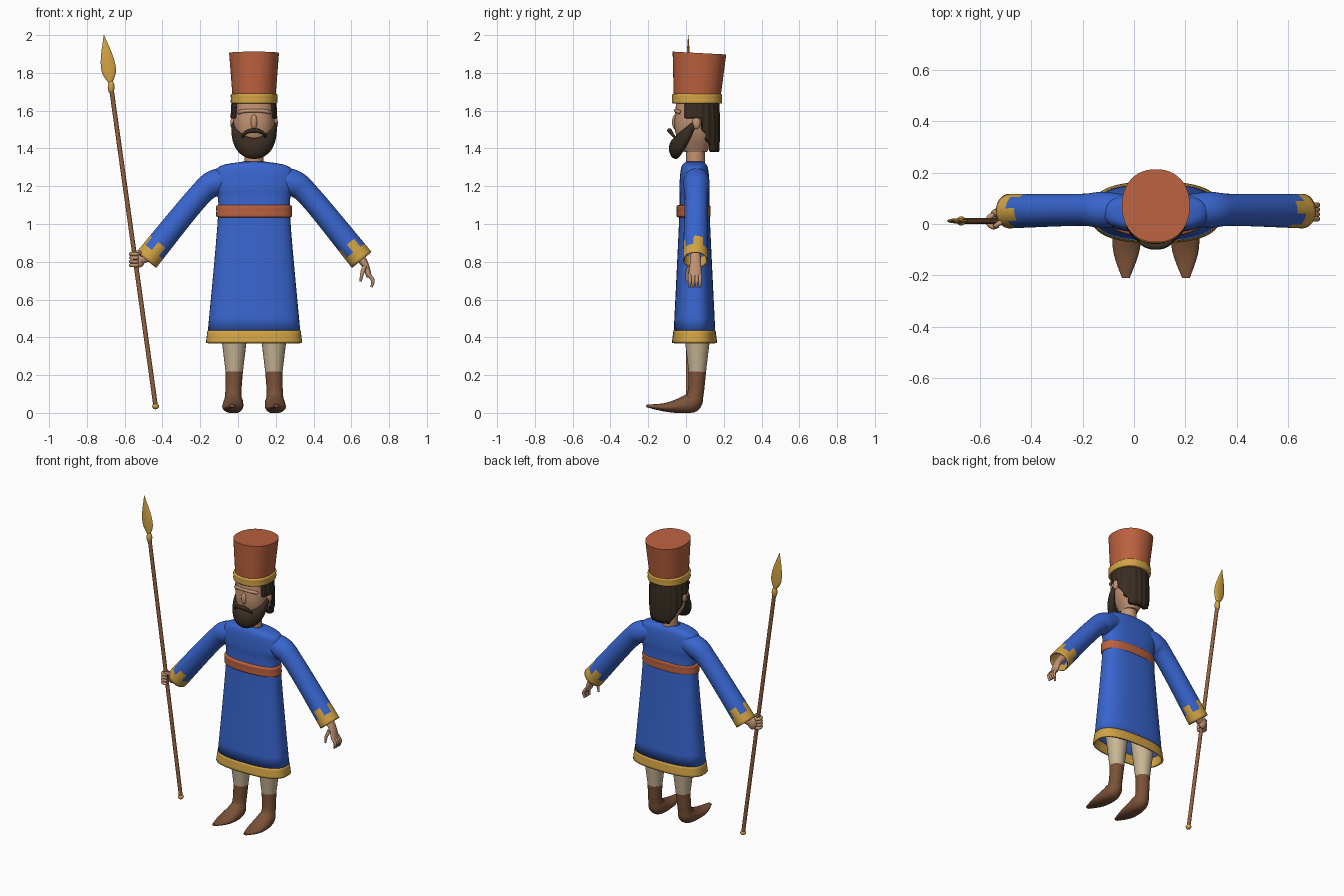
import bpy, bmesh, math
from mathutils import Vector

if "Cube" in bpy.data.objects:
    bpy.data.objects.remove(bpy.data.objects["Cube"])

MID = .085  # the body's own centre line in x
FRONT_BACK, SIDEWAYS, UPRIGHT = Vector((0, 1, 0)), Vector((1, 0, 0)), Vector((0, 0, 1))


def material(name, *rgb):
    result = bpy.data.materials.new(name)
    result.use_nodes = True
    result.diffuse_color = (*rgb, 1)
    shader = result.node_tree.nodes["Principled BSDF"]
    shader.inputs["Base Color"].default_value = (*rgb, 1)
    return result


blue = material("blue cloth", .04, .13, .62)
red = material("brick red", .5, .12, .05)
gold = material("gold trim", .65, .37, .06)
skin = material("skin", .54, .29, .17)
dark_hair = material("dark brown hair", .04, .026, .016)
cream = material("cream trousers", .58, .47, .3)
leather = material("brown leather", .2, .085, .04)
wood = material("wood", .3, .12, .05)


def finish(name, bm, materials, thickness=0):
    bmesh.ops.recalc_face_normals(bm, faces=bm.faces)
    mesh = bpy.data.meshes.new(name)
    bm.to_mesh(mesh)
    bm.free()
    part = bpy.data.objects.new(name, mesh)
    bpy.context.collection.objects.link(part)
    for item in materials:
        mesh.materials.append(item)
    if thickness:
        modifier = part.modifiers.new("thickness", "SOLIDIFY")
        modifier.thickness, modifier.offset = thickness, -1
    bpy.ops.object.select_all(action="DESELECT")
    part.select_set(True)
    bpy.context.view_layer.objects.active = part
    bpy.ops.object.shade_smooth_by_angle(angle=math.radians(40))


def spline(rows, steps):
    """Smooth curve through rows of numbers."""
    curve = []
    for i, (start, end) in enumerate(zip(rows, rows[1:])):
        leaving = (end - rows[max(i - 1, 0)]) / 2
        arriving = (rows[min(i + 2, len(rows) - 1)] - start) / 2
        for k in range(steps):
            t = k / steps
            ease = t * t * (3 - 2 * t)
            curve.append(start.lerp(end, ease) + leaving * t * (1 - t) ** 2 - arriving * t * t * (1 - t))
    return curve + [rows[-1]]


def loft(name, rows, materials, hint=FRONT_BACK, sides=24, steps=4, power=2,
         closed=True, thickness=0, pick=None):
    """Skin over rows of x, y, z, radius across and (if not round) radius along the hint."""
    rows = [Vector(row if len(row) > 4 else (*row, row[-1])) for row in rows]
    rows = spline(rows, steps)
    points = [Vector(row[:3]) for row in rows]
    last = len(rows) - 1
    bm = bmesh.new()
    rings = []
    for i, row in enumerate(rows):
        tangent = (points[min(i + 1, last)] - points[max(i - 1, 0)]).normalized()
        along = (hint - tangent * hint.dot(tangent)).normalized()
        across = tangent.cross(along)
        ring = []
        for k in range(sides):
            angle = math.tau * k / sides
            c, s = math.cos(angle), math.sin(angle)
            c = math.copysign(abs(c) ** (2 / power), c)
            s = math.copysign(abs(s) ** (2 / power), s)
            spot = points[i] + across * c * row[3] + along * s * row[4]
            spot.z = max(spot.z, 0)
            ring.append(bm.verts.new(spot))
        rings.append(ring)
    for i in range(last):
        for k in range(sides):
            j = (k + 1) % sides
            face = bm.faces.new((rings[i][k], rings[i][j], rings[i + 1][j], rings[i + 1][k]))
            if pick:
                face.material_index = pick(i / last, math.tau * k / sides)
    if closed:
        bm.faces.new(rings[0])
        bm.faces.new(rings[-1])
    finish(name, bm, materials, thickness)


def stack(name, y, rows, color, **options):
    """Upright loft on the centre line from rows of height, half width, half depth."""
    loft(name, [(MID, y, *row) for row in rows], [color], sides=48, **options)


def band(name, y, low, high, width, depth, color):
    """Closed hoop with softened edges."""
    rows = []
    for t in (0, .1, .5, .9, 1):
        inset = .01 if t in (0, 1) else 0
        rows.append((low + (high - low) * t, width - inset, depth - inset))
    stack(name, y, rows, color, power=2.3)


def arch(name, end, middle, color):
    """Mirrored tube across the face, swelling from its ends to its middle."""
    end, middle = Vector(end), Vector(middle)
    rows = []
    for k in range(-6, 7):
        angle = k * math.pi / 12
        row = end.lerp(middle, math.cos(angle))
        row[0] = MID + end[0] * math.sin(angle)
        rows.append(row)
    loft(name, rows, [color], hint=UPRIGHT, steps=2)


def blob(name, center, size, color):
    bm = bmesh.new()
    bmesh.ops.create_uvsphere(bm, u_segments=16, v_segments=12, radius=1)
    bmesh.ops.scale(bm, vec=size, verts=bm.verts)
    bmesh.ops.translate(bm, vec=center, verts=bm.verts)
    finish(name, bm, [color])


# Robe, open underneath, with gold hem and red belt
stack("robe", .045, [(1.33, .06, .045), (1.3, .19, .07), (1.2, .21, .08), (1.06, .19, .08), (.43, .245, .11)],
      blue, steps=6, power=2.6, closed=False, thickness=.01)
stack("hem", .045, [(.435, .247, .112), (.37, .255, .12)], gold, power=2.6, closed=False, thickness=.012)
band("belt", .04, 1.035, 1.1, .2, .09, red)


# Sleeves with jagged gold cuffs
def cuff_color(fraction, angle):
    return int(fraction > (.88 if math.sin(angle * 4 + 1) > .2 else .93))


for side, label in ((1, "left"), (-1, "right")):
    def beside(distance, *rest):
        return (MID + side * distance, *rest)

    loft(label + "_sleeve",
         [beside(.08, .055, 1.25, .05), beside(.2, .055, 1.22, .07),
          beside(.3, .055, 1.14, .062), beside(.57, .05, .81, .067)],
         [blue, gold], sides=40, steps=16, closed=False, thickness=.008, pick=cuff_color)

    # Trouser leg and boot
    loft(label + "_trouser", [beside(.105, .06, .5, .08), beside(.105, .06, .21, .045)], [cream])
    loft(label + "_boot",
         [beside(.105, .06, .22, .046), beside(.11, .05, .1, .043), beside(.11, .02, .05, .053),
          beside(.115, -.1, .03, .025, .052), beside(.117, -.21, .037, .007, .015)],
         [leather], hint=SIDEWAYS, steps=6)
    blob(label + "_ear", beside(.112, .055, 1.535), (.014, .022, .033), skin)

# Neck, head and face
stack("neck", .05, [(1.28, .05, .05), (1.47, .05, .05)], skin)
stack("head", .05, [(1.66, .1, .1), (1.5, .107, .11), (1.38, .05, .06)], skin, power=2.3)
blob("nose", (MID, -.056, 1.54), (.018, .018, .04), skin)
arch("brow_ridge", (.08, -.03, 1.59, .01, .01), (0, -.054, 1.6, .01, .01), skin)
arch("beard", (.108, .05, 1.54, .01, .01), (0, -.055, 1.4, .035, .056), dark_hair)
arch("moustache", (.06, -.06, 1.46, .006, .006), (0, -.088, 1.495, .012, .012), dark_hair)


# Hair: a wavy curtain around the back, lifted over the ears
def hair_edge(degrees):
    if degrees > 78:
        return 1.56
    return 1.38 + .003 * max(0, degrees - 35)


bm = bmesh.new()
top, levels, columns = 1.655, 10, []
for degrees in range(-128, 129, 3):
    angle = math.radians(degrees)
    wave = 1 + .02 * math.sin(degrees / 3)
    column = []
    for level in range(levels + 1):
        drop = (top - hair_edge(abs(degrees))) * level / levels
        swell = wave * (1 + .05 * math.sin(drop * 11))
        column.append(bm.verts.new((MID + .117 * math.sin(angle) * swell,
                                    .06 + .113 * math.cos(angle) * swell, top - drop)))
    columns.append(column)
for near, far in zip(columns, columns[1:]):
    for level in range(levels):
        bm.faces.new((near[level], far[level], far[level + 1], near[level + 1]))
finish("hair", bm, [dark_hair], thickness=.03)

# Tall hat, leaning slightly back, with gold band
stack_top = (MID, .071, 1.905, .132, .142)
loft("hat", [(MID, .058, 1.66, .113, .123), stack_top], [red], sides=48, power=2.2)
band("hat_band", .058, 1.637, 1.69, .123, .132, gold)

# Spear, every part placed along one line
butt, tip = Vector((-.436, .012, .035)), Vector((-.71, .012, 2))


def on_spear(fraction, *radii):
    return (*butt.lerp(tip, fraction), *radii)


loft("spear_shaft", [on_spear(0, .012), on_spear(.86, .012)], [wood], sides=12, steps=1)
blob("spear_butt", on_spear(0), (.018, .018, .016), gold)
blob("spear_collar", on_spear(.86), (.018, .018, .035), gold)
loft("spear_head", [on_spear(.87, .008), on_spear(.9, .037, .01), on_spear(.94, .033, .009),
                    on_spear(1, .001)], [gold], sides=12, steps=6)

# Relaxed left hand
loft("left_hand", [(.63, .05, .84, .028), (.67, .05, .79, .02, .03), (.695, .047, .72, .014, .036)], [skin])
for finger in range(4):
    y = .02 + .018 * finger
    loft(f"left_finger_{finger + 1}", [(.69, y, .735, .01), (.714, y, .7, .01), (.706, y, .665, .006)],
         [skin], sides=10)
loft("left_thumb", [(.67, .02, .775, .013), (.656, .006, .735, .01), (.65, .005, .695, .006)], [skin], sides=10)

# Right hand gripping the spear
grip = Vector(on_spear(.395))
loft("right_wrist", [(-.46, .05, .835, .028), (-.52, .04, .81, .025, .02)], [skin])
blob("right_palm", grip + Vector((.02, .03, 0)), (.032, .02, .042), skin)
for finger in range(4):
    height = .02 * (finger - 1.5)
    path = []
    for quarter in range(2, 8):
        angle = quarter * math.pi / 4
        path.append((grip.x + .023 * math.cos(angle), grip.y + .023 * math.sin(angle), grip.z + height, .01))
    loft(f"right_finger_{finger + 1}", path, [skin], hint=UPRIGHT, sides=10)
loft("right_thumb", [(-.5, .04, .83, .012), (-.515, .01, .845, .011), (-.545, -.01, .855, .007)],
     [skin], hint=UPRIGHT, sides=10)
